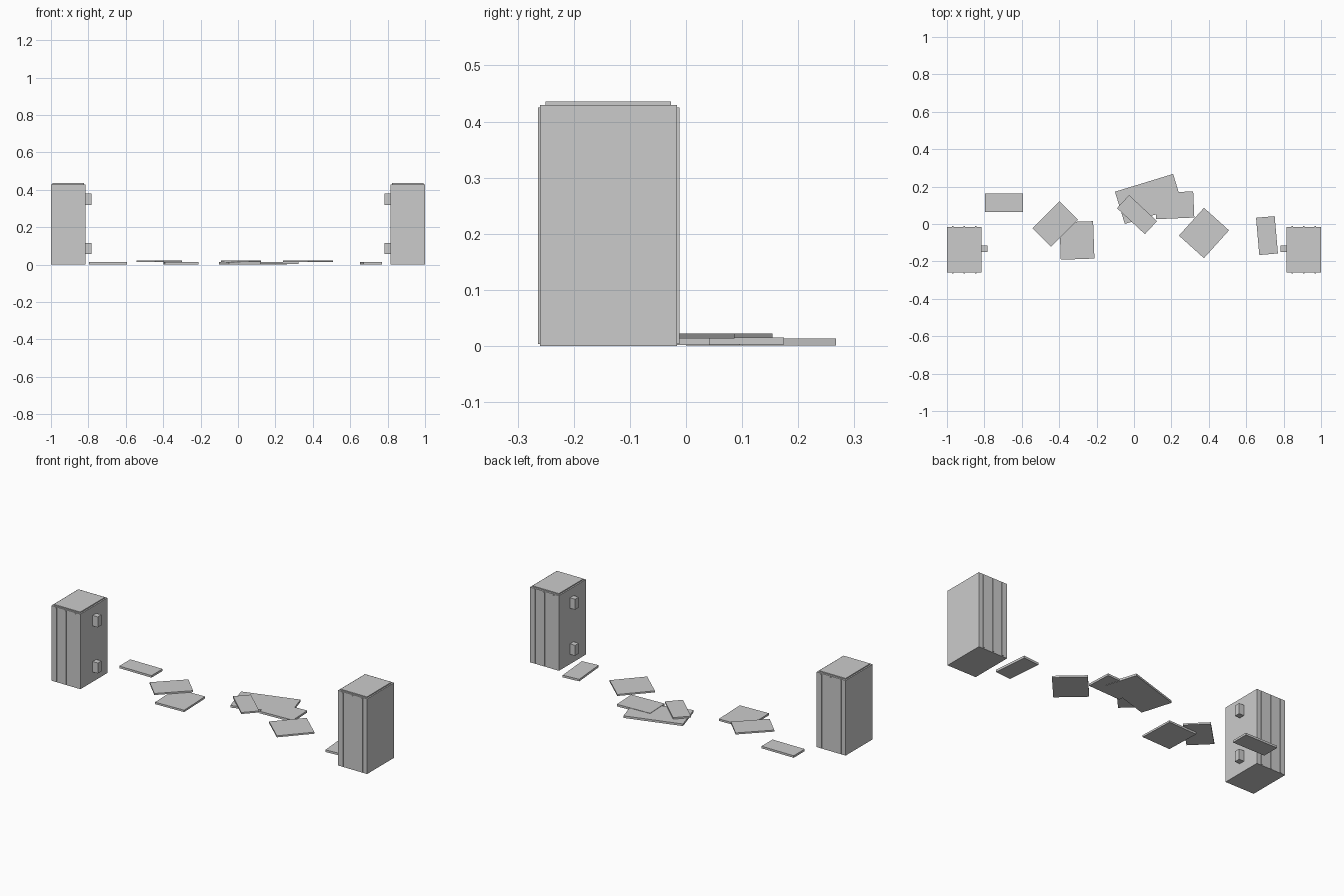
import bpy, math
from mathutils import Matrix

if "Cube" in bpy.data.objects:
    bpy.data.objects.remove(bpy.data.objects["Cube"])

grey = bpy.data.materials.new("stone_grey")
grey.diffuse_color = (0.6, 0.6, 0.6, 1)
grey.use_nodes = True
grey.node_tree.nodes["Principled BSDF"].inputs["Base Color"].default_value = grey.diffuse_color


def box(name, x0, x1, y0, y1, z0, z1):
    """Axis-aligned box from its limits."""
    return slab(name, (x0 + x1) / 2, (y0 + y1) / 2, x1 - x0, y1 - y0, 0, z0, z1)


def slab(name, x, y, w, d, angle, z0, z1):
    """Box turned about z, placed by its centre."""
    bpy.ops.mesh.primitive_cube_add(size=1)
    ob = bpy.context.object
    ob.name = name
    ob.data.transform(Matrix.Diagonal((w, d, z1 - z0, 1)))
    ob.location = (x, y, (z0 + z1) / 2)
    ob.rotation_euler.z = math.radians(angle)
    ob.data.materials.append(grey)
    return ob


# Two gate posts, mirrored left and right
POST_W = 0.184
for side, label in ((-1, "left"), (1, "right")):
    def mbox(name, a, b, *rest):
        lo, hi = sorted((side * a, side * b))
        return box(f"{label}_{name}", lo, hi, *rest)

    inner = 1 - POST_W
    mbox("post", inner, 1, -0.26, -0.016, 0, 0.43)
    mbox("post_cap", inner + 0.008, 0.992, -0.25, -0.027, 0.43, 0.436)
    # Thin upright battens on front and back
    for i, f in enumerate((1 / 6, 1 / 2, 5 / 6)):
        c = inner + POST_W * f
        mbox(f"front_batten_{i}", c - 0.004, c + 0.004, -0.264, -0.259, 0.004, 0.425)
        mbox(f"back_batten_{i}", c - 0.004, c + 0.004, -0.017, -0.012, 0.004, 0.425)
    # Hinge blocks on the inner face
    for n, z in (("lower", 0.086), ("upper", 0.35)):
        mbox(n + "_hinge", inner - 0.032, inner + 0.002, -0.149, -0.116, z - 0.03, z + 0.03)

# Fallen boards: x, y, width, depth, angle, bottom, top
boards = [
    (-0.695, 0.114, 0.204, 0.10, 0, 0.002, 0.014),
    (-0.422, 0.0, 0.204, 0.14, 45, 0.013, 0.022),
    (-0.305, -0.088, 0.18, 0.20, 2, 0.002, 0.013),
    (0.08, 0.134, 0.325, 0.18, 17, 0.001, 0.013),
    (0.217, 0.10, 0.205, 0.14, 2.5, 0.003, 0.015),
    (0.016, 0.05, 0.204, 0.095, -43, 0.013, 0.022),
    (0.374, -0.048, 0.20, 0.18, 48, 0.013, 0.022),
    (0.711, -0.062, 0.10, 0.20, 5, 0.002, 0.014),
]
for i, b in enumerate(boards):
    slab(f"fallen_board_{i + 1}", *b)
